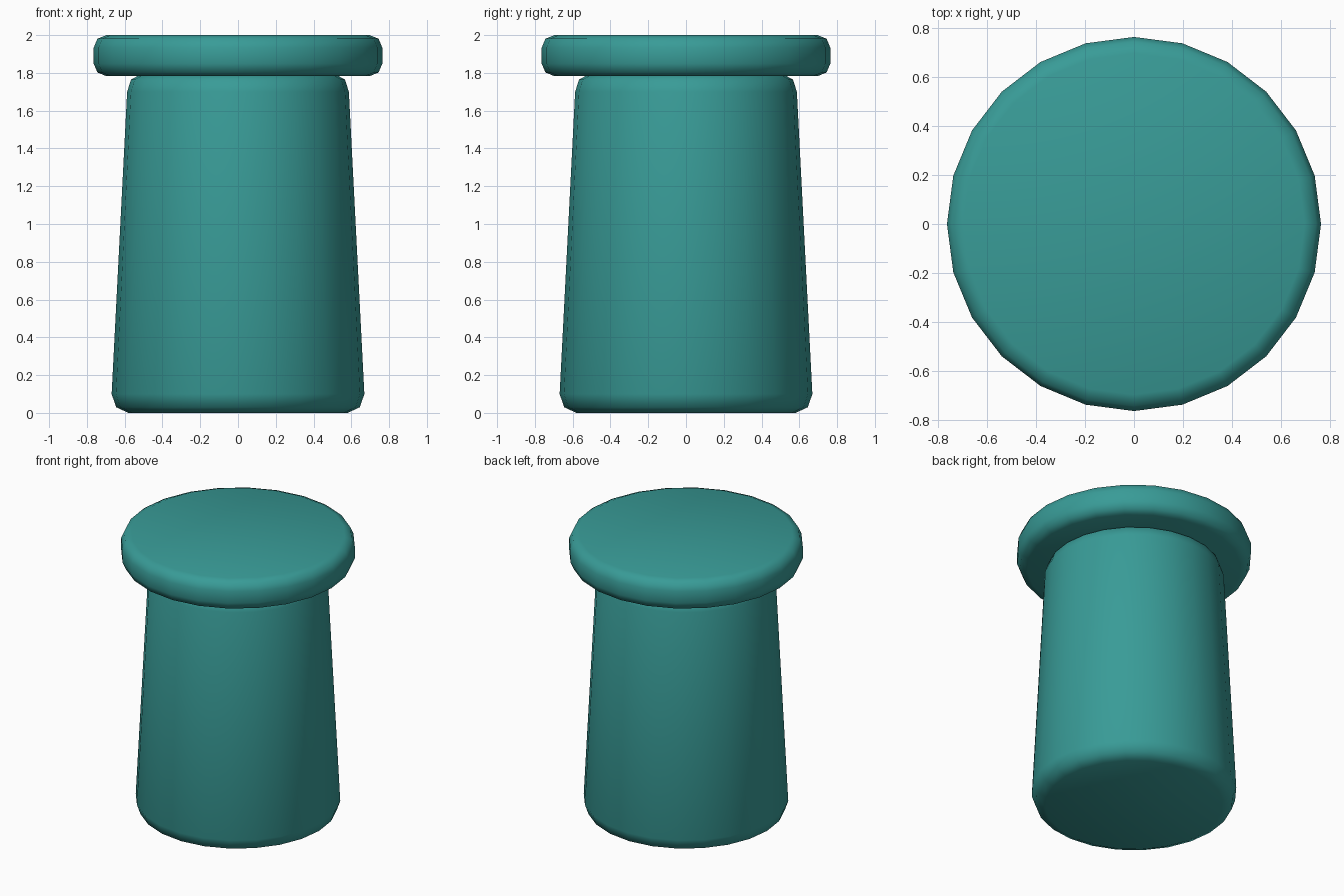
import bpy, bmesh, math

if "Cube" in bpy.data.objects:
    bpy.data.objects.remove(bpy.data.objects["Cube"])

SIDES = 24
mat = bpy.data.materials.new("teal")
mat.diffuse_color = (0.04, 0.33, 0.31, 1)
mat.use_nodes = True
mat.node_tree.nodes["Principled BSDF"].inputs["Base Color"].default_value = mat.diffuse_color


def lathe(name, profile):
    """Revolve (radius, z) points, listed bottom to top, into a capped solid."""
    bm = bmesh.new()
    rings = []
    for r, z in profile:
        rings.append([bm.verts.new((r * math.cos(2 * math.pi * i / SIDES),
                                    r * math.sin(2 * math.pi * i / SIDES), z))
                      for i in range(SIDES)])
    for a, b in zip(rings, rings[1:]):
        for i in range(SIDES):
            j = (i + 1) % SIDES
            bm.faces.new((a[i], a[j], b[j], b[i]))
    bm.faces.new(rings[0][::-1])
    bm.faces.new(rings[-1])
    mesh = bpy.data.meshes.new(name)
    bm.to_mesh(mesh)
    bm.free()
    obj = bpy.data.objects.new(name, mesh)
    bpy.context.collection.objects.link(obj)
    mesh.materials.append(mat)
    bpy.ops.object.select_all(action='DESELECT')
    obj.select_set(True)
    bpy.context.view_layer.objects.active = obj
    bpy.ops.object.shade_smooth_by_angle(angle=math.radians(50))
    return obj


# Tapered body with rounded rims; its top tucks slightly into the lid
lathe("body", [(0.58, 0), (0.645, 0.03), (0.669, 0.10),
               (0.587, 1.70), (0.566, 1.765), (0.51, 1.795)])

# Wide disc lid with rounded rims
lathe("lid", [(0.697, 1.783), (0.744, 1.802), (0.764, 1.849),
              (0.764, 1.934), (0.744, 1.981), (0.697, 2.0)])
